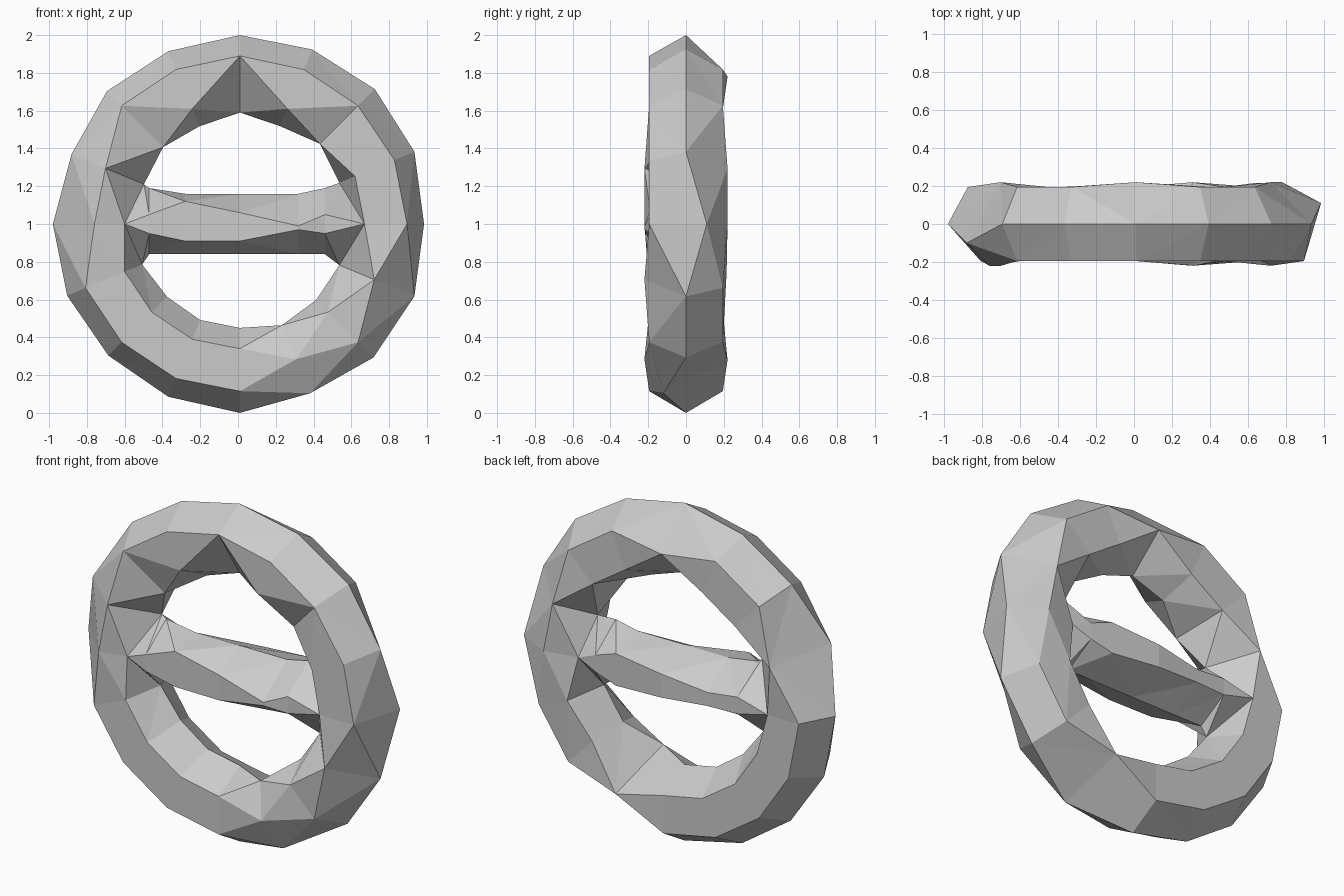
import bpy, bmesh
from math import cos, sin, pi

if "Cube" in bpy.data.objects:
    bpy.data.objects.remove(bpy.data.objects["Cube"])

N = 16          # segments round the ring
CX, CZ = 0.01, 1.0

# radii of the rim and of the inner waist, counter-clockwise from +x
rim = [.975, 1.0, 1.01, 1.0, 1.0, .99, .995, .965, .99, .99, .985, .99, 1.0, .97, 1.0, 1.0]
waist = [.59, .57, .60, .56, .59, .56, .575, .55, .57, .56, .545, .55, .55, .58, .57, .57]
# sideways drift of rim and waist points beside the pinches
rim_y = {0: .11, 7: -.10, 13: -.12}
waist_y = {1: .06, 2: -.10, 6: -.12, 13: -.12}

# segments where the side face pinches to one point: segment -> (radius, depth)
front_pinch = {2: (.885, .195), 4: (.89, .195), 6: (.885, .195), 7: (.77, .22),
               13: (.775, .22), 15: (.77, .22)}
back_pinch = {1: (.77, .22), 4: (.78, .22), 7: (.77, .22), 13: (.78, .22)}
# other uneven side faces: segment -> outer and inner (radius, depth)
front_shift = {8: ((.77, .22), (.61, .18))}
back_shift = {0: ((.77, .22), (.57, .18)), 8: ((.885, .195), (.68, .195)),
              15: ((.885, .195), (.67, .215))}


def side(k, pinch, shift):
    if k in pinch:
        return pinch[k], pinch[k]
    return shift.get(k, ((.885, .195), (.66, .195)))


def ring_section(k):
    a = 2 * pi * k / N
    (fo, fod), (fi, fid) = side(k, front_pinch, front_shift)
    (bo, bod), (bi, bid) = side(k, back_pinch, back_shift)
    prof = [(rim[k], rim_y.get(k, 0)), (fo, -fod), (fi, -fid),
            (waist[k], waist_y.get(k, 0)), (bi, bid), (bo, bod)]
    return [(CX + r * cos(a), y, CZ + r * sin(a)) for r, y in prof]


def build(name, sections, closed, open_at=()):
    """Skin equal cross-sections into a faceted tube; open_at drops the waist point there."""
    bm = bmesh.new()
    rows = [[bm.verts.new(p) for p in s] for s in sections]
    m = len(rows[0])
    drop = [rows[k][3] for k in open_at]
    for i in range(len(rows) if closed else len(rows) - 1):
        a, b = rows[i], rows[(i + 1) % len(rows)]
        for j in range(m):
            k = (j + 1) % m
            bm.faces.new([v for v in (a[j], a[k], b[k], b[j]) if v not in drop])
    for v in drop:
        bm.verts.remove(v)
    bmesh.ops.remove_doubles(bm, verts=bm.verts, dist=0.0005)
    bmesh.ops.triangulate(bm, faces=bm.faces, quad_method='SHORT_EDGE')
    bmesh.ops.recalc_face_normals(bm, faces=bm.faces)
    mesh = bpy.data.meshes.new(name)
    bm.to_mesh(mesh)
    bm.free()
    ob = bpy.data.objects.new(name, mesh)
    bpy.context.collection.objects.link(ob)
    return ob


# outer ring, opened where the crossbar joins
ring = [ring_section(k) for k in range(N)]
build("ring", ring, True, open_at=(0, 8))


def bar_end(mid, top, bottom):
    """Crossbar end that lands on the ring's own points."""
    f, b = ring[mid][2], ring[mid][4]
    return [ring[top][3], f, f, ring[bottom][3], b, b]


def bar_section(x, fu, fl, f, bl, bu, b):
    return [(x, 0, 1.16), (x, -f, fu), (x, -f, fl), (x, 0, .84), (x, b, bl), (x, b, bu)]


def bar_foot(x):
    """Straight underside runs almost to the ring before it drops away."""
    return [(x, 0, 1.19), (x, -.19, 1.05), (x, -.19, .95), (x, 0, .84), (x, .19, .95), (x, .19, 1.05)]


# crossbar
build("crossbar", [bar_end(8, 7, 9), bar_foot(-.47),
                   bar_section(-.28, 1.12, .91, .19, .95, 1.03, .20),
                   bar_section(.01, 1.06, .91, .195, .93, 1.07, .22),
                   bar_section(.32, .99, .97, .22, .91, 1.10, .20),
                   bar_foot(.46), bar_end(0, 1, 15)], False)
